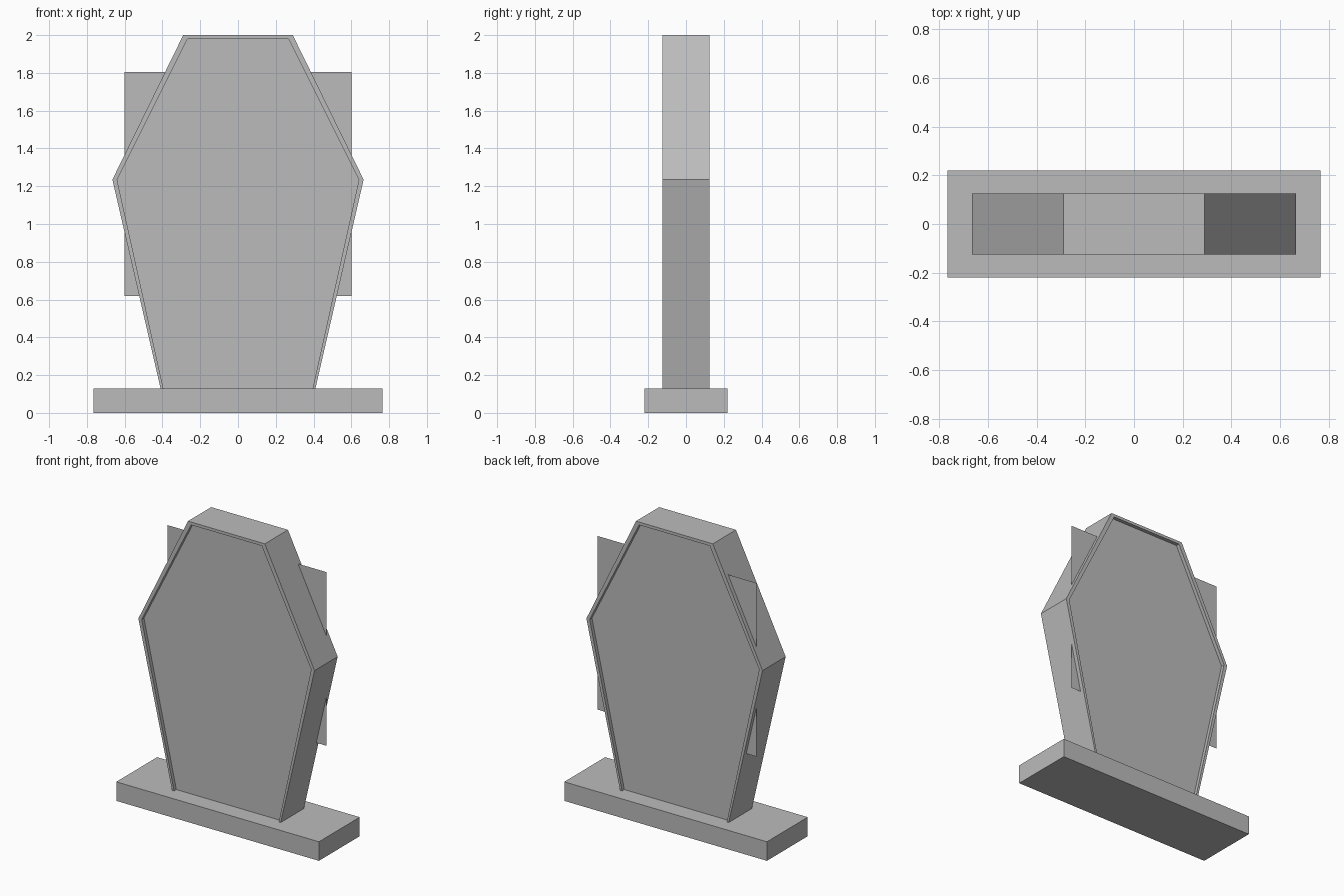
import bpy
import bmesh

old = bpy.data.objects.get("Cube")
if old:
    bpy.data.objects.remove(old, do_unlink=True)

stone = bpy.data.materials.new("plain grey")
stone.use_nodes = True
grey = (0.5, 0.5, 0.5, 1.0)
stone.diffuse_color = grey
stone.node_tree.nodes["Principled BSDF"].inputs["Base Color"].default_value = grey


def finish(name, bm):
    """Turn a bmesh into a named object with the grey material."""
    mesh = bpy.data.meshes.new(name)
    bm.to_mesh(mesh)
    bm.free()
    mesh.materials.append(stone)
    obj = bpy.data.objects.new(name, mesh)
    bpy.context.collection.objects.link(obj)
    return obj


def box(name, half_x, half_y, z0, z1):
    bm = bmesh.new()
    bmesh.ops.create_cube(bm, size=1)
    for v in bm.verts:
        v.co.x *= 2 * half_x
        v.co.y *= 2 * half_y
        v.co.z = z1 if v.co.z > 0 else z0
    return finish(name, bm)


def mirrored(half):
    """Close a right-hand profile into a symmetric outline."""
    return half + [(-x, z) for x, z in reversed(half)]


# Plinth
box("base", 0.765, 0.22, 0, 0.13)

# Six-sided slab with a thin rim and a recessed panel on both faces
outer = mirrored([(0.403, 0.10), (0.665, 1.235), (0.29, 2.0)])
inner = mirrored([(0.391, 0.11), (0.64, 1.235), (0.267, 1.98)])
half_depth, panel_y = 0.125, 0.10

bm = bmesh.new()
rings = [[bm.verts.new((x, y, z)) for x, z in outline]
         for outline, y in ((inner, -panel_y), (inner, -half_depth),
                            (outer, -half_depth), (outer, half_depth),
                            (inner, half_depth), (inner, panel_y))]
for a, b in zip(rings, rings[1:]):
    for i in range(len(a)):
        j = (i + 1) % len(a)
        bm.faces.new((a[i], a[j], b[j], b[i]))
bm.faces.new(rings[0])
bm.faces.new(rings[-1])
bmesh.ops.recalc_face_normals(bm, faces=bm.faces)
finish("coffin_slab", bm)

# Flat sheet behind the rear panel, showing past the slanted sides
bm = bmesh.new()
bm.faces.new([bm.verts.new((x, 0.097, z)) for x, z in
              ((-0.6, 0.62), (0.6, 0.62), (0.6, 1.805), (-0.6, 1.805))])
finish("backing_sheet", bm)
